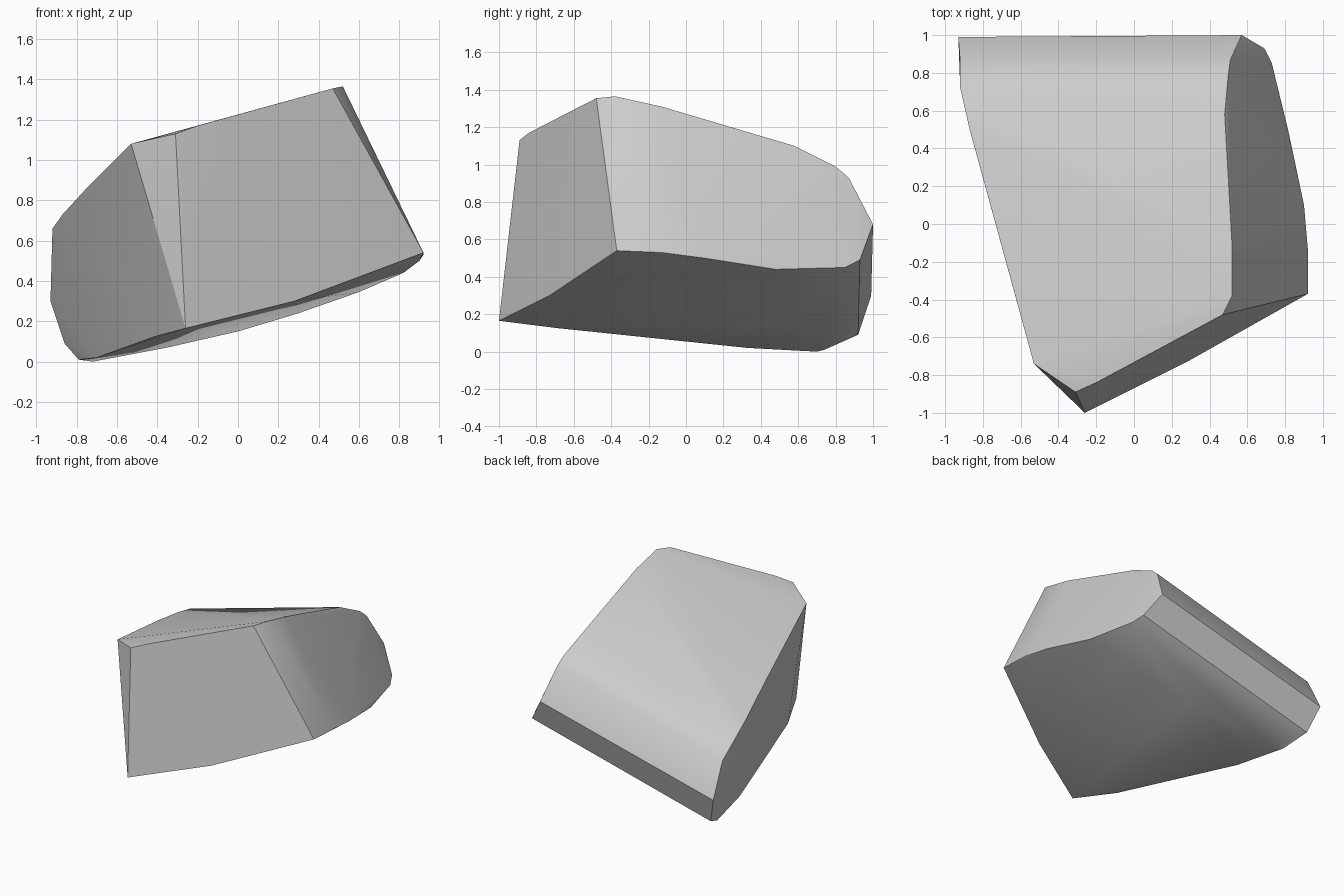
import bpy
import bmesh
import math

# Remove the default cube if it is there
default_cube = bpy.data.objects.get("Cube")
if default_cube:
    bpy.data.objects.remove(default_cube, do_unlink=True)


def make_material(name, value):
    """Plain grey material, the same in the viewport and in a render."""
    material = bpy.data.materials.new(name)
    material.use_nodes = True
    colour = (value, value, value, 1)
    material.diffuse_color = colour
    shader = material.node_tree.nodes["Principled BSDF"]
    shader.inputs["Base Color"].default_value = colour
    shader.inputs["Roughness"].default_value = 0.8
    return material


def convex_block(name, outlines, material, sharp_angle):
    """Wrap a tight convex skin around the outlines of a block."""
    bm = bmesh.new()
    for outline in outlines:
        for point in outline:
            bm.verts.new(point)
    hull = bmesh.ops.convex_hull(bm, input=bm.verts[:])
    inner = [v for v in hull["geom_interior"] if isinstance(v, bmesh.types.BMVert)]
    bmesh.ops.delete(bm, geom=inner, context="VERTS")
    bmesh.ops.recalc_face_normals(bm, faces=bm.faces[:])
    mesh = bpy.data.meshes.new(name)
    bm.to_mesh(mesh)
    bm.free()
    mesh.materials.append(material)
    block = bpy.data.objects.new(name, mesh)
    bpy.context.collection.objects.link(block)
    bpy.ops.object.select_all(action="DESELECT")
    block.select_set(True)
    bpy.context.view_layer.objects.active = block
    bpy.ops.object.shade_smooth_by_angle(angle=math.radians(sharp_angle))
    return block


# Cut end on the left: upper edge, rounded back corner, lower edge
left_end = [
    (.52, -.38, 1.365), (.52, -.13, 1.31), (.48, .58, 1.1), (.5, .8, .99),
    (.51, .87, .93), (.57, 1, .68), (.69, .93, .49), (.73, .85, .45),
    (.82, .48, .44), (.9, .1, .5), (.92, -.13, .53), (.92, -.37, .54),
]

# Cut end on the right: upper edge, rounded back corner, lower edge
right_end = [
    (-.53, -.74, 1.08), (-.76, .1, .85), (-.87, .5, .73), (-.92, .72, .66),
    (-.92, .86, .56), (-.93, .99, .3), (-.86, .92, .09), (-.79, .74, .01),
    (-.7, .33, .02), (-.41, -.68, .125),
]

# Slanted flat front, with its narrow chamfer corner
front_face = [
    (.47, -.48, 1.355), (-.2, -.84, 1.17), (-.31, -.89, 1.13),
    (-.26, -1, .165), (.28, -.73, .3),
]

# Slight bulge of the underside
belly = [(-.72, .7, 0), (-.35, .6, .07), (0, .6, .15), (.3, .58, .24), (.6, .55, .345)]

stone_grey = make_material("stone grey", .6)
convex_block("stone_chunk", [left_end, right_end, front_face, belly], stone_grey, 30)
